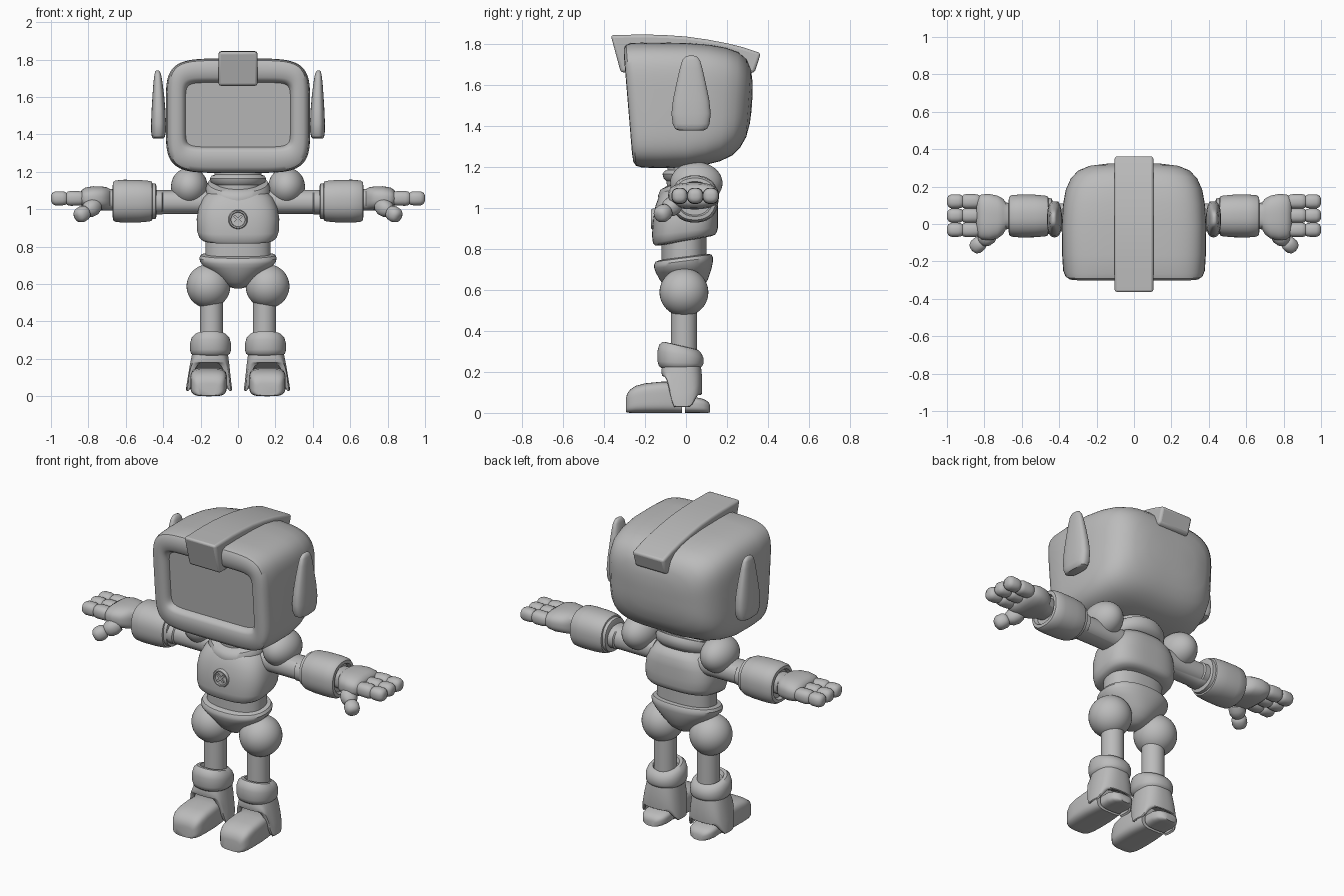
import bpy, bmesh, math
from mathutils import Vector, Matrix

grey = bpy.data.materials.new("robot grey")
grey.diffuse_color = (0.5, 0.5, 0.5, 1)


def finish(name, bm, angle=40):
    bmesh.ops.recalc_face_normals(bm, faces=bm.faces)
    me = bpy.data.meshes.new(name)
    bm.to_mesh(me)
    bm.free()
    me.materials.append(grey)
    ob = bpy.data.objects.new(name, me)
    bpy.context.collection.objects.link(ob)
    bpy.ops.object.select_all(action='DESELECT')
    ob.select_set(True)
    bpy.context.view_layer.objects.active = ob
    bpy.ops.object.shade_smooth_by_angle(angle=math.radians(angle))
    return ob


def loft(name, axis, secs, n=2.0, side=1, warp=None, steps=48, angle=40):
    """Skin superellipse sections (t, cu, cv, hu, hv[, n[, slope]]) along an axis."""
    bm = bmesh.new()
    rings = []
    for s in secs:
        t, cu, cv, hu, hv = s[:5]
        e = 2 / (s[5] if len(s) > 5 else n)
        slope = s[6] if len(s) > 6 else 0
        ring = []
        for i in range(steps):
            a = 2 * math.pi * (i + 0.5) / steps
            c, d = math.cos(a), math.sin(a)
            u = cu + hu * math.copysign(abs(c) ** e, c)
            dv = hv * math.copysign(abs(d) ** e, d)
            w, v = t + slope * dv, cv + dv
            p = Vector({'x': (w, u, v), 'y': (u, w, v), 'z': (u, v, w)}[axis])
            if warp:
                p = warp(p)
            ring.append(bm.verts.new((p.x * side, p.y, p.z)))
        rings.append(ring)
    for a, b in zip(rings, rings[1:]):
        for i in range(steps):
            j = (i + 1) % steps
            bm.faces.new((a[i], a[j], b[j], b[i]))
    bm.faces.new(rings[0])
    bm.faces.new(rings[-1])
    return finish(name, bm, angle)


def ball(name, loc, scale, side=1):
    bm = bmesh.new()
    m = Matrix.Translation((loc[0] * side, loc[1], loc[2])) @ Matrix.Diagonal((*scale, 1))
    bmesh.ops.create_uvsphere(bm, u_segments=40, v_segments=24, radius=1, matrix=m)
    return finish(name, bm)


# Head shell with rounded bezel and recessed screen
F = -0.083
loft("head", 'y', [
    (-.243, 0, 1.505, .280, .172, 9, F), (-.255, 0, 1.505, .283, .177, 9, F),
    (-.270, 0, 1.505, .290, .184, 9, F), (-.280, 0, 1.505, .305, .200, 8, F),
    (-.283, 0, 1.503, .325, .235, 7, F), (-.280, 0, 1.50, .350, .275, 6, F),
    (-.268, 0, 1.50, .368, .295, 5.5, F), (-.240, 0, 1.50, .379, .304, 5, F),
    (-.15, 0, 1.50, .385, .306, 5, -.05), (0, 0, 1.50, .386, .304, 5, 0),
    (.10, 0, 1.502, .380, .294, 4.6, .03), (.18, 0, 1.504, .365, .277, 4.3, .05),
    (.24, 0, 1.507, .338, .252, 4, .06), (.28, 0, 1.51, .300, .215, 3.6, .07),
    (.305, 0, 1.51, .245, .165, 3.2, .07), (.318, 0, 1.51, .16, .10, 2.8, .07),
    (.322, 0, 1.51, .06, .04, 2.4, .07)], steps=96)

# Crest strip running over the head
bm = bmesh.new()
prof = [(-.367, 1.842), (-.2, 1.845), (-.1, 1.842), (0, 1.835), (.1, 1.821), (.2, 1.802),
        (.28, 1.782), (.365, 1.754), (.335, 1.66), (.27, 1.65), (0, 1.7), (-.26, 1.66), (-.318, 1.66)]
face = bm.faces.new([bm.verts.new((-.104, y, z)) for y, z in prof])
ext = bmesh.ops.extrude_face_region(bm, geom=[face])
bmesh.ops.translate(bm, vec=(.208, 0, 0), verts=[g for g in ext['geom'] if isinstance(g, bmesh.types.BMVert)])
crest = finish("head_crest", bm)
bev = crest.modifiers.new("bevel", 'BEVEL')
bev.width, bev.segments, bev.limit_method = .014, 3, 'ANGLE'

# Neck rings and sloped collar
loft("neck", 'z', [(1.05, 0, .01, .12, .10), (1.13, 0, .01, .125, .105), (1.145, 0, .01, .145, .12),
                   (1.165, 0, .01, .15, .125), (1.18, 0, .01, .14, .115), (1.185, 0, .01, .125, .10),
                   (1.23, 0, .01, .125, .10)])
loft("collar", 'z', [(1.07, 0, .005, .15, .115, 2, .3), (1.085, 0, .005, .168, .138, 2, .35),
                     (1.115, 0, .005, .172, .142, 2, .4), (1.14, 0, .005, .16, .13, 2, .4),
                     (1.145, 0, .005, .13, .10, 2, .4)])

# Chest, waist and pelvis
loft("chest", 'z', [(.838, 0, -.005, .165, .125, 3, .18), (.842, 0, -.005, .192, .146, 3, .18),
                    (.855, 0, -.005, .208, .156, 3, .18), (.885, 0, -.005, .219, .161, 3, .12),
                    (.95, 0, -.002, .221, .158, 3), (1.01, 0, .003, .210, .152, 3),
                    (1.06, 0, .01, .188, .140, 2.8), (1.095, 0, .012, .155, .118, 2.6),
                    (1.11, 0, .012, .11, .08, 2.4)], steps=64)
loft("waist", 'z', [(.70, 0, -.01, .175, .11), (.88, 0, -.01, .175, .11)], 2.4)
loft("pelvis", 'z', [(.577, 0, -.01, .02, .025), (.585, 0, -.01, .05, .055), (.61, 0, -.01, .09, .09),
                     (.65, 0, -.011, .135, .118), (.69, 0, -.012, .178, .135, 2.2, .05),
                     (.72, 0, -.012, .203, .143, 2.3, .1), (.74, 0, -.012, .207, .144, 2.3, .13),
                     (.755, 0, -.012, .198, .136, 2.3, .13), (.76, 0, -.012, .175, .115, 2.3, .13)])

# Chest button with a cross inside its rim
loft("button", 'y', [(-.13, 0, .945, .052, .052), (-.162, 0, .945, .052, .052), (-.170, 0, .945, .047, .047),
                     (-.170, 0, .945, .040, .040), (-.160, 0, .945, .037, .037)], steps=32)
for k in (1, -1):
    bm = bmesh.new()
    bmesh.ops.create_cube(bm, size=1, matrix=Matrix.Translation((0, -.162, .945))
                          @ Matrix.Rotation(k * math.pi / 4, 4, 'Y') @ Matrix.Diagonal((.058, .014, .013, 1)))
    finish("button_cross", bm)


# Boot cuff arches: lower edge rises at front and back
def arch(p):
    v = (p.y + .02) / .1
    lift = .15 if v < 0 else .06
    k = min(1, max(0, (abs(v) - .35) / .5))
    f = max(0, min(1, (.22 - p.z) / .19))
    return Vector((p.x, p.y, p.z + f * lift * k * k * (3 - 2 * k)))


thumb_dir = Vector((.10, -.085, -.065)).to_track_quat('X', 'Z')


def thumb_pose(p):
    return Vector((.755, -.045, 1.025)) + thumb_dir @ p


for s, tag in ((1, "left"), (-1, "right")):
    # Ear fins
    loft(tag + "_ear", 'z', [(1.378, .427, .025, .026, .062), (1.385, .426, .025, .034, .078),
                             (1.41, .425, .025, .039, .090), (1.46, .425, .025, .040, .096),
                             (1.53, .425, .025, .037, .088), (1.61, .426, .025, .031, .071),
                             (1.68, .428, .025, .024, .055), (1.72, .429, .025, .018, .043),
                             (1.737, .430, .025, .012, .028), (1.742, .430, .025, .005, .012)], 2.6, s)
    # Shoulder pad and upper arm
    ball(tag + "_shoulder", (.26, .05, 1.12), (.098, .128, .103), s)
    loft(tag + "_upper_arm", 'x', [(.15, .035, 1.038, .075, .065), (.40, .035, 1.038, .075, .064),
                                   (.405, .035, 1.038, .085, .066), (.48, .035, 1.038, .085, .066)], 2.2, s)
    # Forearm cuff
    loft(tag + "_forearm", 'x', [(.437, .043, 1.043, .085, .085), (.44, .043, 1.043, .094, .094),
                                 (.458, .043, 1.043, .096, .096), (.46, .043, 1.043, .104, .104),
                                 (.475, .043, 1.043, .109, .109), (.53, .043, 1.043, .114, .114),
                                 (.61, .043, 1.043, .115, .115), (.655, .043, 1.043, .111, .111),
                                 (.668, .043, 1.043, .102, .102), (.670, .043, 1.043, .085, .085),
                                 (.65, .043, 1.043, .078, .078)], 2.3, s)
    # Hand with three fingers and a thumb
    loft(tag + "_palm", 'x', [(.64, .043, 1.05, .065, .055), (.685, .043, 1.05, .072, .058),
                              (.70, .04, 1.055, .095, .062), (.73, .037, 1.058, .115, .064),
                              (.775, .037, 1.058, .124, .065), (.815, .038, 1.058, .120, .058),
                              (.835, .040, 1.058, .108, .045), (.843, .042, 1.058, .09, .03)], 2.6, s)
    for i, y in enumerate((.121, .045, -.031)):
        prof = [(.82, .028), (.835, .036), (.85, .039), (.895, .040), (.912, .036), (.918, .030),
                (.924, .035), (.94, .038), (.975, .038), (.991, .031), (.998, .020), (1.0, .008)]
        loft(f"{tag}_finger_{i + 1}", 'x', [(x, y, 1.058, r, r) for x, r in prof], 2.4, s, steps=24)
    prof = [(0, .035), (.03, .046), (.06, .044), (.078, .034), (.083, .030), (.088, .036),
            (.102, .041), (.13, .041), (.147, .033), (.155, .020), (.157, .008)]
    loft(tag + "_thumb", 'x', [(x, 0, 0, r, r) for x, r in prof], 2.2, s, thumb_pose, 24)
    # Hip ball, thigh and knee ring
    ball(tag + "_hip", (.158, -.01, .588), (.117, .119, .117), s)
    loft(tag + "_thigh", 'z', [(.30, .142, -.01, .062, .063), (.55, .142, -.01, .062, .063)], 2, s)
    loft(tag + "_knee", 'z', [(.215, .147, -.024, .090, .09), (.228, .147, -.026, .104, .106),
                              (.245, .147, -.027, .109, .112, 2.2, -.05), (.285, .147, -.027, .109, .112, 2.2, -.15),
                              (.310, .147, -.027, .101, .104, 2.2, -.22), (.326, .147, -.025, .086, .088, 2.2, -.24),
                              (.327, .147, -.022, .070, .072, 2.2, -.24), (.31, .147, -.02, .062, .064, 2.2, -.2)], 2.2, s)
    # Boot cuff, open underneath
    loft(tag + "_boot_cuff", 'z', [(.25, .149, -.022, .092, .092), (.22, .150, -.022, .097, .096),
                                   (.16, .152, -.021, .107, .099), (.10, .154, -.02, .115, .099),
                                   (.05, .155, -.02, .122, .098), (.032, .155, -.02, .122, .097),
                                   (.028, .155, -.02, .117, .092), (.035, .155, -.02, .108, .084),
                                   (.10, .155, -.02, .100, .080)], 2.5, s, arch)
    # Toe and heel
    loft(tag + "_foot", 'y', [(-.293, .157, .036, .055, .032), (-.288, .157, .047, .072, .045),
                              (-.272, .157, .057, .085, .057), (-.245, .157, .066, .094, .066),
                              (-.20, .157, .072, .098, .072), (-.12, .157, .076, .098, .076),
                              (-.06, .157, .076, .092, .076), (-.02, .157, .07, .085, .07)], 4, s)
    loft(tag + "_heel", 'y', [(-.005, .157, .04, .075, .04), (.05, .157, .038, .078, .038),
                              (.085, .157, .034, .07, .034), (.107, .157, .028, .054, .028),
                              (.118, .157, .02, .032, .018)], 3.2, s)
